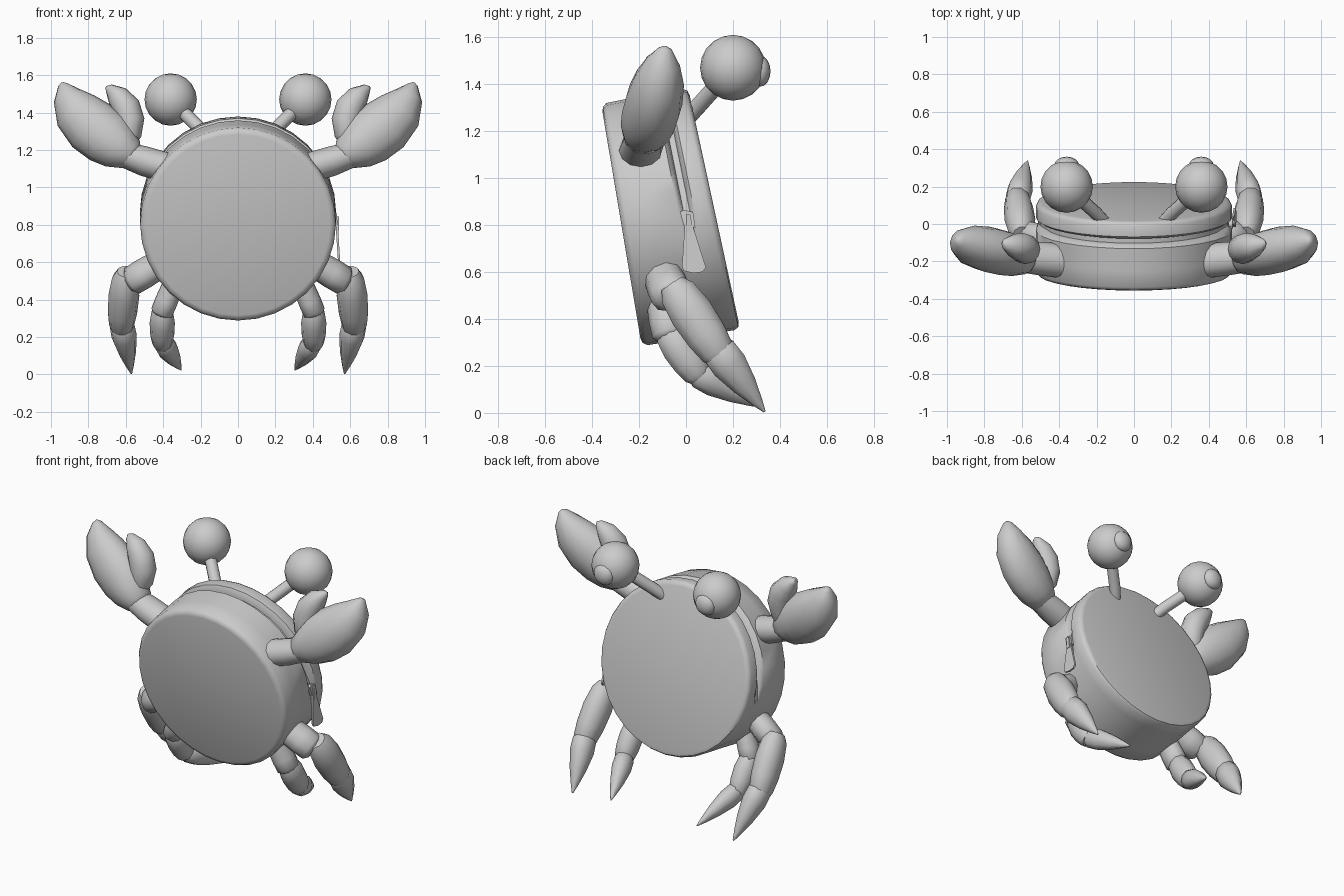
import bpy, bmesh, math
from mathutils import Vector

if "Cube" in bpy.data.objects:
    bpy.data.objects.remove(bpy.data.objects["Cube"])

grey = bpy.data.materials.new("plain_grey")
grey.diffuse_color = (0.6, 0.6, 0.6, 1)
grey.use_nodes = True
grey.node_tree.nodes["Principled BSDF"].inputs["Base Color"].default_value = grey.diffuse_color


def finish(bm, name, angle=40):
    bmesh.ops.recalc_face_normals(bm, faces=bm.faces)
    me = bpy.data.meshes.new(name)
    bm.to_mesh(me)
    bm.free()
    ob = bpy.data.objects.new(name, me)
    bpy.context.collection.objects.link(ob)
    me.materials.append(grey)
    bpy.ops.object.select_all(action='DESELECT')
    ob.select_set(True)
    bpy.context.view_layer.objects.active = ob
    bpy.ops.object.shade_smooth_by_angle(angle=math.radians(angle))
    return ob


def skin(bm, rings):
    """Join rings of points with quads and cap both ends."""
    rows = [[bm.verts.new(p) for p in r] for r in rings]
    n = len(rows[0])
    for a, b in zip(rows, rows[1:]):
        for i in range(n):
            bm.faces.new((a[i], a[(i + 1) % n], b[(i + 1) % n], b[i]))
    bm.faces.new(rows[0])
    bm.faces.new(rows[-1])


def limb(name, pts, radii, side=1, n=12, ref=(0, 1, 0)):
    """Tapered tube through pts; each radius is (width, depth along ref)."""
    pts = [Vector(p) for p in pts]
    rings = []
    for i, p in enumerate(pts):
        t = (pts[min(i + 1, len(pts) - 1)] - pts[max(i - 1, 0)]).normalized()
        w = Vector(ref).cross(t).normalized()
        d = t.cross(w)
        rw, rd = radii[i]
        ring = [p + w * rw * math.cos(k * math.tau / n) + d * rd * math.sin(k * math.tau / n)
                for k in range(n)]
        rings.append([(side * v.x, v.y, v.z) for v in ring])
    bm = bmesh.new()
    skin(bm, rings)
    return finish(bm, name, 50)


def segment(name, a, b, profile, side):
    """Straight limb part: profile holds (fraction, radius)."""
    a, b = Vector(a), Vector(b)
    return limb(name, [a.lerp(b, f) for f, r in profile],
                [(r * 0.85, r) for f, r in profile], side, 10, (0, 0.75, 0.66))


def ball(name, centre, scale, seg=20):
    bm = bmesh.new()
    bmesh.ops.create_uvsphere(bm, u_segments=seg, v_segments=seg // 2, radius=1)
    for v in bm.verts:
        v.co = Vector(centre) + Vector((v.co.x * scale[0], v.co.y * scale[1], v.co.z * scale[2]))
    return finish(bm, name, 60)


# Round pouch body: wedge-shaped drum with a zip groove over its upper part
front_c, back_c = Vector((0, -0.275, 0.80)), Vector((0, 0.12, 0.87))
profile = [(0, 0.49, 0), (0.015, 0.51, 0), (0.06, 0.523, 0), (0.3, 0.525, 0), (0.62, 0.525, 0),
           (0.66, 0.518, 0.012), (0.675, 0.51, 0.03), (0.74, 0.51, 0.03), (0.755, 0.518, 0.012),
           (0.79, 0.525, 0), (0.94, 0.525, 0), (0.985, 0.515, 0), (1, 0.495, 0)]
rings = []
for s, r, groove in profile:
    c = front_c.lerp(back_c, s)
    tilt = math.radians(9.5 + 2.7 * s)
    up = Vector((0, -math.sin(tilt), math.cos(tilt)))
    ring = []
    for k in range(32):
        a = k * math.tau / 32
        fade = min(1, max(0, (math.sin(a) + 0.15) / 0.3))
        flat = 0.524 if 0.6 < s < 0.8 else r
        rad = (r - groove) * fade + flat * (1 - fade)
        ring.append(c + Vector((1, 0, 0)) * rad * math.cos(a) + up * rad * math.sin(a))
    rings.append(ring)
bm = bmesh.new()
skin(bm, rings)
finish(bm, "pouch_body", 45)

for side, label in ((1, "right"), (-1, "left")):
    # Eyes on stalks
    ball(label + "_eye", (side * 0.36, 0.20, 1.47), (0.14, 0.14, 0.14))
    ball(label + "_pupil", (side * 0.36, 0.315, 1.455), (0.066, 0.045, 0.066), 16)
    limb(label + "_eye_stalk", [(0.15, 0.0, 1.25), (0.20, 0.055, 1.31), (0.34, 0.18, 1.45)],
         [(0.036, 0.036)] * 3, side, 10)

    # Arm and pincers
    limb(label + "_arm", [(0.36, -0.20, 1.10), (0.50, -0.185, 1.14), (0.62, -0.175, 1.18)],
         [(0.08, 0.092), (0.08, 0.09), (0.068, 0.08)], side)
    limb(label + "_large_pincer",
         [(0.54, -0.19, 1.155), (0.57, -0.185, 1.175), (0.635, -0.17, 1.215), (0.70, -0.155, 1.265),
          (0.785, -0.135, 1.33), (0.865, -0.115, 1.41), (0.915, -0.10, 1.49), (0.937, -0.09, 1.55),
          (0.938, -0.09, 1.562)],
         [(0.04, 0.05), (0.085, 0.085), (0.125, 0.11), (0.15, 0.12), (0.152, 0.122),
          (0.128, 0.108), (0.078, 0.075), (0.025, 0.03), (0.006, 0.008)], side)
    limb(label + "_small_pincer",
         [(0.60, -0.15, 1.22), (0.582, -0.145, 1.28), (0.578, -0.135, 1.36), (0.60, -0.125, 1.43),
          (0.645, -0.115, 1.49), (0.69, -0.105, 1.53), (0.705, -0.10, 1.535)],
         [(0.04, 0.05), (0.065, 0.07), (0.078, 0.08), (0.078, 0.078), (0.06, 0.062),
          (0.025, 0.03), (0.008, 0.01)], side)

    # Two jointed legs, each with base, middle and pointed tip
    legs = {"outer": (((0.42, -0.10, 0.59), (0.585, -0.06, 0.49)),
                      ((0.60, -0.06, 0.55), (0.625, 0.15, 0.235)),
                      ((0.625, 0.12, 0.29), (0.57, 0.335, 0.005)), 1.0),
            "inner": (((0.35, -0.10, 0.47), (0.415, -0.07, 0.315)),
                      ((0.405, -0.085, 0.36), (0.405, 0.06, 0.15)),
                      ((0.405, 0.03, 0.18), (0.305, 0.325, 0.025)), 0.82)}
    shapes = {"base": ((0, 0.085), (0.5, 0.09), (0.88, 0.088), (1, 0.06)),
              "middle": ((0, 0.055), (0.12, 0.083), (0.4, 0.097), (0.7, 0.092), (0.92, 0.078), (1, 0.06)),
              "tip": ((0, 0.05), (0.1, 0.078), (0.3, 0.08), (0.6, 0.056), (0.85, 0.026), (1, 0.005))}
    for leg, (*parts, size) in legs.items():
        for (part, prof), (a, b) in zip(shapes.items(), parts):
            segment(f"{label}_{leg}_leg_{part}", a, b, [(f, r * size) for f, r in prof], side)


def plate(name, outline, x_top, x_bottom, thick):
    """Thin side plate from a y-z outline, leaning outwards towards the bottom."""
    z0, z1 = min(p[1] for p in outline), max(p[1] for p in outline)
    bm = bmesh.new()
    skin(bm, [[(x_top + (x_bottom - x_top) * (z1 - z) / (z1 - z0) + o, y, z) for y, z in outline]
              for o in (0, thick)])
    finish(bm, name, 30)


# Zip slider and hanging pull tab
plate("zip_slider", [(-0.025, 0.855), (-0.01, 0.865), (0.03, 0.855), (0.04, 0.79), (-0.01, 0.80)],
      0.505, 0.512, 0.022)
plate("zip_loop", [(0.0, 0.845), (0.02, 0.845), (0.028, 0.77), (0.0, 0.77)], 0.525, 0.525, 0.015)
plate("zip_pull", [(-0.005, 0.80), (0.028, 0.80), (0.085, 0.62), (0.07, 0.60), (0.03, 0.595),
                   (-0.01, 0.605), (-0.017, 0.625)], 0.522, 0.535, 0.012)
